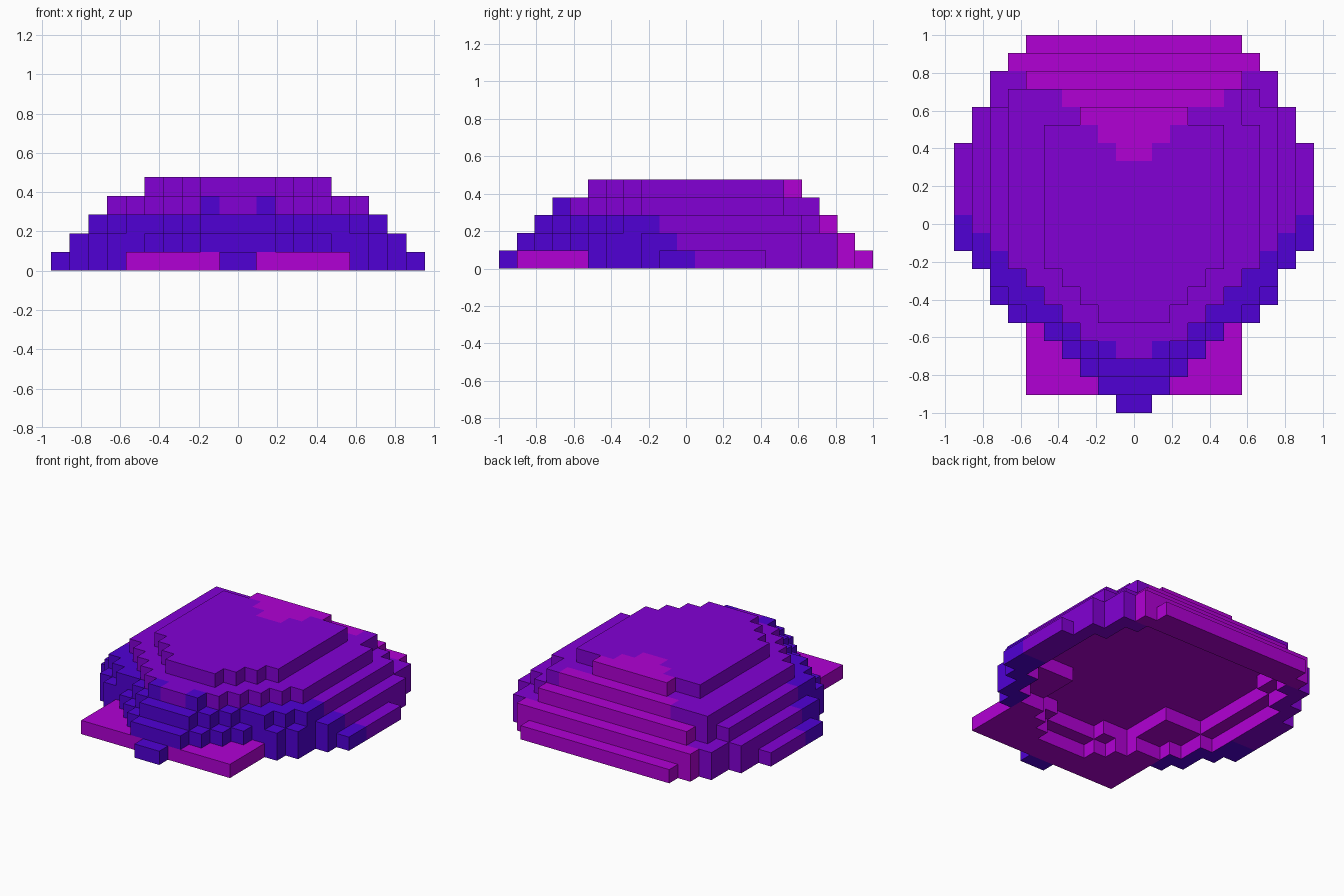
import bpy, bmesh, math
from mathutils import Vector

if "Cube" in bpy.data.objects:
    bpy.data.objects.remove(bpy.data.objects["Cube"], do_unlink=True)

U = 2 / 21  # edge of one block


def material(name, rgb):
    m = bpy.data.materials.new(name)
    m.use_nodes = True
    m.diffuse_color = (*rgb, 1)
    m.node_tree.nodes["Principled BSDF"].inputs["Base Color"].default_value = (*rgb, 1)
    return m


MATS = [material("violet", (0.225, 0.0, 0.66)),
        material("magenta", (0.44, 0.0, 0.66)),
        material("indigo", (0.08, 0.0, 0.66))]
VIOLET, MAGENTA, INDIGO = range(3)

# Half width in blocks of every row, from the first row towards the back
TIERS = [
    ("base_tier", 0, [1] + [6] * 4 + [7, 8, 8, 9] + [10] * 6 + [9, 9, 8, 8, 7, 6]),
    ("lower_tier", 1, [2, 3, 4, 5, 7, 8, 8] + [9] * 9 + [8, 8, 7]),
    ("middle_tier", 2, [2, 3, 4, 6, 7] + [8] * 10 + [7, 6]),
    ("upper_tier", 3, [2, 3, 4, 5, 6] + [7] * 10),
    ("top_tier", 5, [2, 3, 4] + [5] * 8 + [3]),
]

# Hollow underside, given the same way: a wide mouth and a narrower chamber
HOLLOWS = [
    (3, [2, 3, 4, 6, 7, 7] + [8] * 7 + [7, 7, 6]),
    (4, [2] + [4] * 4 + [7] * 7 + [6, 6]),
]


def cells(k, first, widths):
    return {(i, first + n, k) for n, w in enumerate(widths) for i in range(-w, w)}


hollow = set()
for k, (first, widths) in enumerate(HOLLOWS):
    hollow |= cells(k, first, widths)
blocks = set()
for k, (name, first, widths) in enumerate(TIERS):
    blocks |= cells(k, first, widths)
blocks -= hollow
blocks -= {(6, 16, 3), (6, 17, 3)}  # notched rear corner


def colour(i, j, k):
    xc = abs(i + 0.5)
    if k == 0 and j >= 1 and xc < 6:        # base slab
        return MAGENTA
    if j > 13 and abs(i + 0.4) < (j - 13) * 1.13:  # wedge widening to the back
        return MAGENTA
    if k < 3 and j <= 10 - k:               # front rim
        return INDIGO
    if k == 3 and j == 3 and xc > 1:        # two front spots
        return INDIGO
    return VIOLET


DIRS = [Vector(d) for d in ((1, 0, 0), (-1, 0, 0), (0, 1, 0),
                            (0, -1, 0), (0, 0, 1), (0, 0, -1))]


def build_tier(k, name):
    bm = bmesh.new()
    for (i, j, level) in sorted(b for b in blocks if b[2] == k):
        mid = Vector(((i + 0.5) * U, -1 + (j + 0.5) * U, (k + 0.5) * U))
        for d in DIRS:
            beside = (i + int(d.x), j + int(d.y), k + int(d.z))
            if beside in blocks:
                continue
            a = Vector((d.y, d.z, d.x))
            b = d.cross(a)
            c = mid + d * U / 2
            f = bm.faces.new([bm.verts.new(c + (a * s + b * t) * U / 2)
                              for s, t in ((-1, -1), (1, -1), (1, 1), (-1, 1))])
            # the lining of the hollow has one colour
            f.material_index = MAGENTA if beside in hollow else colour(i, j, k)
    # join the block faces into clean flat panels
    bmesh.ops.remove_doubles(bm, verts=bm.verts, dist=1e-4)
    bmesh.ops.dissolve_limit(bm, angle_limit=math.radians(1), verts=bm.verts,
                             edges=bm.edges, delimit={'MATERIAL'})
    me = bpy.data.meshes.new(name)
    bm.to_mesh(me)
    bm.free()
    for m in MATS:
        me.materials.append(m)
    bpy.context.collection.objects.link(bpy.data.objects.new(name, me))


for k, tier in enumerate(TIERS):
    build_tier(k, tier[0])
